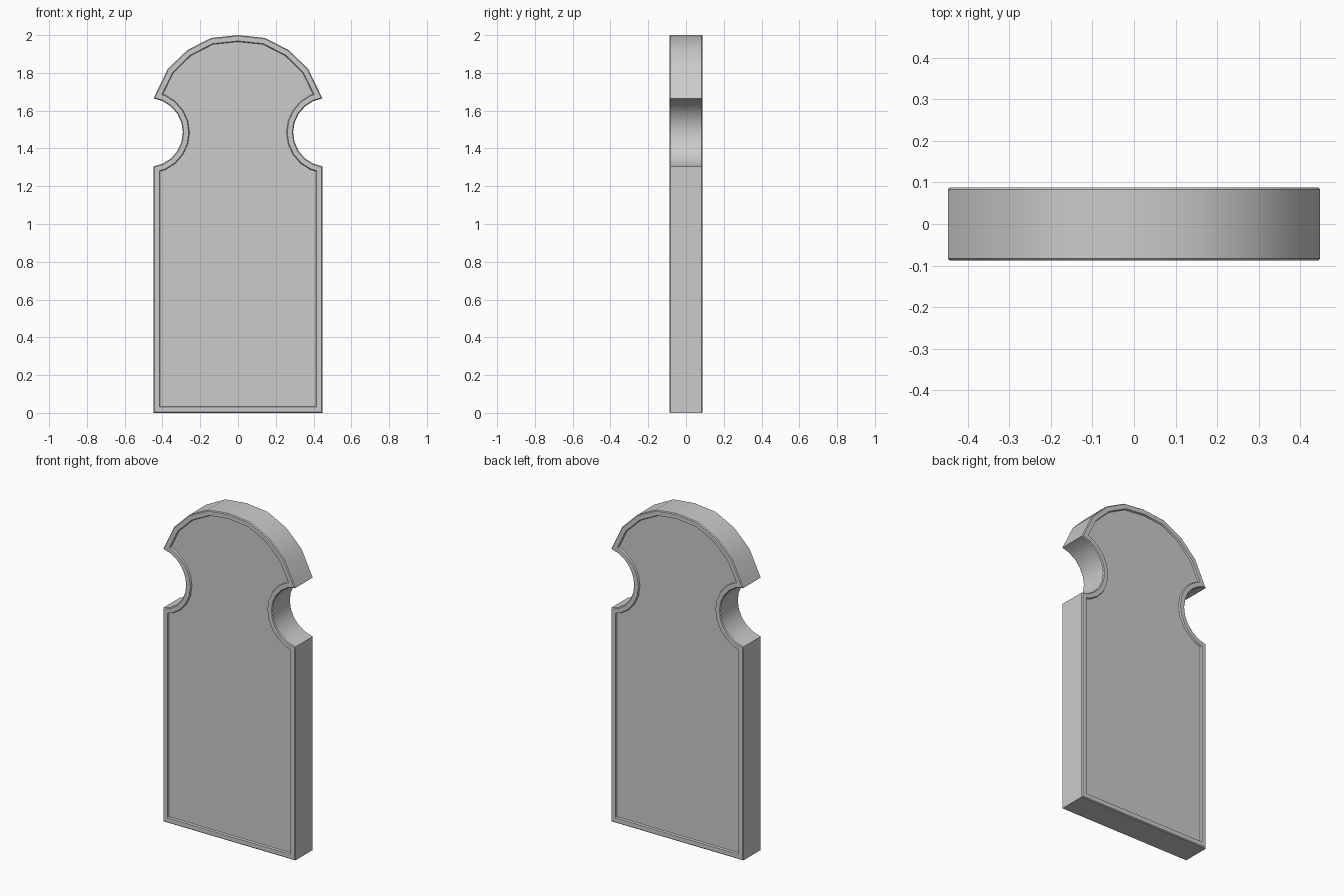
import bpy, bmesh, math

if "Cube" in bpy.data.objects:
    bpy.data.objects.remove(bpy.data.objects["Cube"])

HALF_DEPTH, RIM, RECESS = 0.088, 0.034, 0.01

# Right half of the outline: base corner, round shoulder notch, faceted crown
half = [(0.447, 0.0)]
for i in range(11):
    a = math.radians(261.5 - 163 * i / 10)
    half.append((0.474 + 0.182 * math.cos(a), 1.485 + 0.182 * math.sin(a)))
half += [(0.372, 1.82), (0.27, 1.92), (0.143, 1.985)]
outline = half + [(0.0, 2.0)] + [(-x, z) for x, z in reversed(half)]

# Slab
bm = bmesh.new()
front = bm.faces.new([bm.verts.new((x, -HALF_DEPTH, z)) for x, z in outline])
ext = bmesh.ops.extrude_face_region(bm, geom=[front], use_keep_orig=True)
for v in ext["geom"]:
    if isinstance(v, bmesh.types.BMVert):
        v.co.y = HALF_DEPTH
bmesh.ops.recalc_face_normals(bm, faces=bm.faces)


def panels():
    bm.normal_update()
    return [f for f in bm.faces if len(f.verts) > 8 and abs(f.normal.y) > 0.9]


# Softened outer edges
edges = list({e for f in panels() for e in f.edges})
bmesh.ops.bevel(bm, geom=edges, offset=0.005, segments=1, affect='EDGES')

# Rim with recessed panel on front and back
for f in panels():
    bmesh.ops.inset_region(bm, faces=[f], thickness=RIM - 0.008, use_even_offset=True)
for f in panels():
    bmesh.ops.inset_region(bm, faces=[f], thickness=0.004, depth=-RECESS,
                           use_even_offset=True)

mesh = bpy.data.meshes.new("headstone")
bm.to_mesh(mesh)
bm.free()
obj = bpy.data.objects.new("headstone", mesh)
bpy.context.collection.objects.link(obj)
bpy.context.view_layer.objects.active = obj
obj.select_set(True)
bpy.ops.object.shade_smooth_by_angle(angle=math.radians(30))
